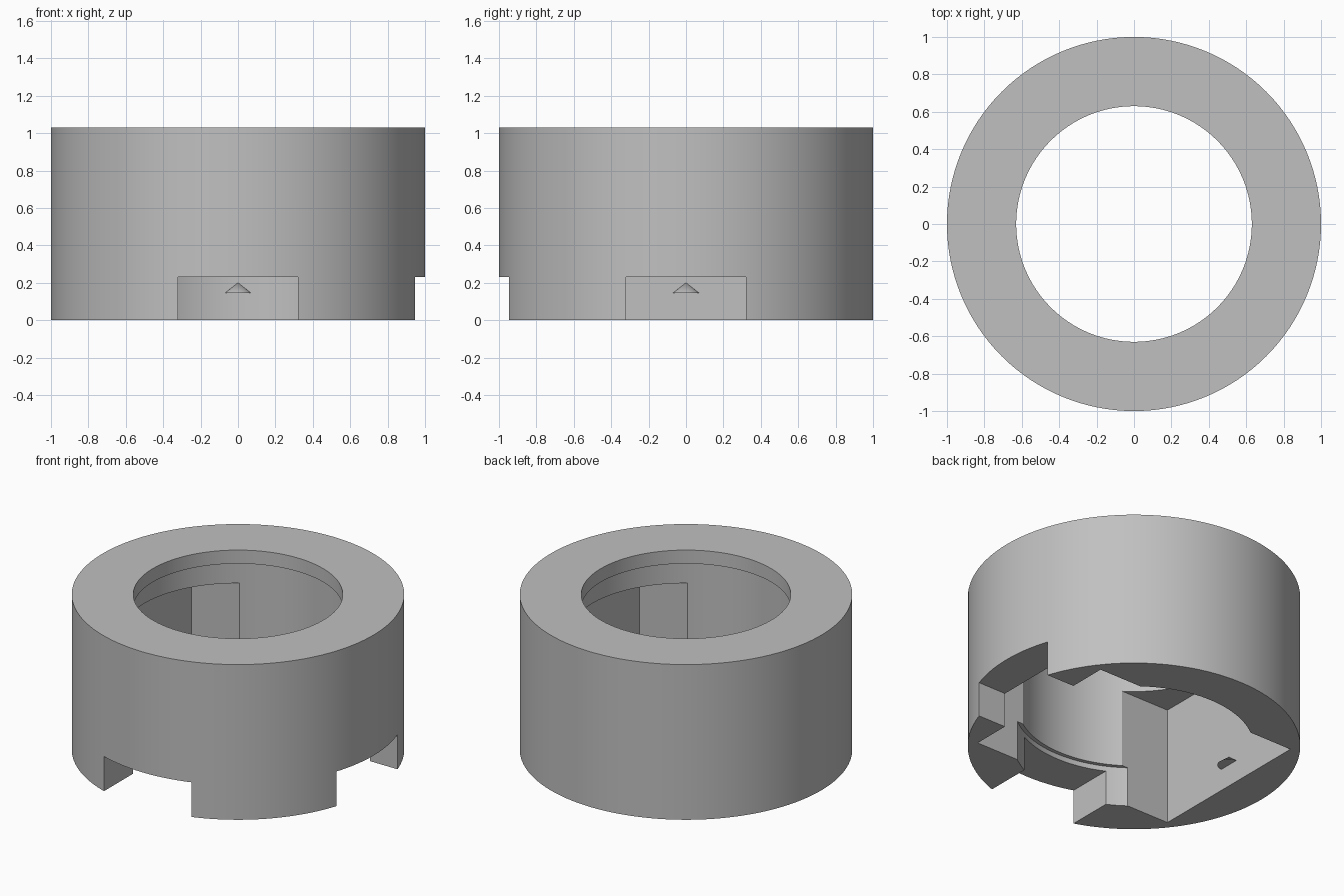
import bpy
import bmesh
from math import pi

HEIGHT = 1.03
SEGMENTS = 128

if "Cube" in bpy.data.objects:
    bpy.data.objects.remove(bpy.data.objects["Cube"])

grey = bpy.data.materials.new("neutral grey")
grey.use_nodes = True
grey.diffuse_color = (0.53, 0.53, 0.53, 1)
grey.node_tree.nodes["Principled BSDF"].inputs["Base Color"].default_value = grey.diffuse_color


def add_object(name, bm):
    mesh = bpy.data.meshes.new(name)
    bmesh.ops.recalc_face_normals(bm, faces=bm.faces)
    bm.to_mesh(mesh)
    bm.free()
    mesh.materials.append(grey)
    obj = bpy.data.objects.new(name, mesh)
    bpy.context.collection.objects.link(obj)
    return obj


def select(obj):
    bpy.ops.object.select_all(action="DESELECT")
    obj.select_set(True)
    bpy.context.view_layer.objects.active = obj


def lathe(name, profile):
    """Revolve a closed (radius, height) profile around z."""
    bm = bmesh.new()
    verts = [bm.verts.new((r, 0, z)) for r, z in profile]
    edges = [bm.edges.new((v, verts[i - 1])) for i, v in enumerate(verts)]
    bmesh.ops.spin(bm, geom=verts + edges, cent=(0, 0, 0), axis=(0, 0, 1),
                   angle=2 * pi, steps=SEGMENTS, use_duplicate=False)
    bmesh.ops.remove_doubles(bm, verts=bm.verts, dist=0.0001)
    return add_object(name, bm)


def cut_box(target, low, high):
    """Subtract an axis-aligned box and discard the cutter."""
    bm = bmesh.new()
    bmesh.ops.create_cube(bm, size=1)
    for v in bm.verts:
        v.co = [(a + b) / 2 + c * (b - a) for a, b, c in zip(low, high, v.co)]
    cutter = add_object("box_cutter", bm)
    cutter.hide_render = True
    mod = target.modifiers.new("cut", "BOOLEAN")
    mod.operation = "DIFFERENCE"
    mod.solver = "EXACT"
    mod.object = cutter
    select(target)
    bpy.ops.object.modifier_apply(modifier=mod.name)
    bpy.data.objects.remove(cutter)


def add_bump(name, x, y):
    """Small cone half sunk into the inner wall."""
    bm = bmesh.new()
    bmesh.ops.create_cone(bm, cap_ends=True, segments=32, radius1=0.07,
                          radius2=0, depth=0.055)
    bmesh.ops.translate(bm, verts=bm.verts, vec=(x, y, 0.173))
    return add_object(name, bm)


# Ring body: stepped bore with a lip at the top and a counterbore below
ring = lathe("ring_body", [
    (1, 0), (1, HEIGHT), (0.63, HEIGHT), (0.63, 0.94),
    (0.695, 0.94), (0.695, 0.264), (0.72, 0.264), (0.72, 0)])

# Rectangular pocket from below
cut_box(ring, (-0.745, -0.575, -0.1), (0.745, 0.575, 0.78))

# Notches through the front and one side of the lower rim
cut_box(ring, (-0.32, -1.1, -0.1), (0.32, -0.4, 0.23))
cut_box(ring, (0.5, -0.32, -0.1), (1.1, 0.32, 0.23))

# Locating bumps opposite the notches
bumps = [add_bump("back_bump", 0, 0.72), add_bump("side_bump", -0.745, 0)]

for obj in [ring] + bumps:
    select(obj)
    bpy.ops.object.shade_smooth_by_angle(angle=pi / 6)
